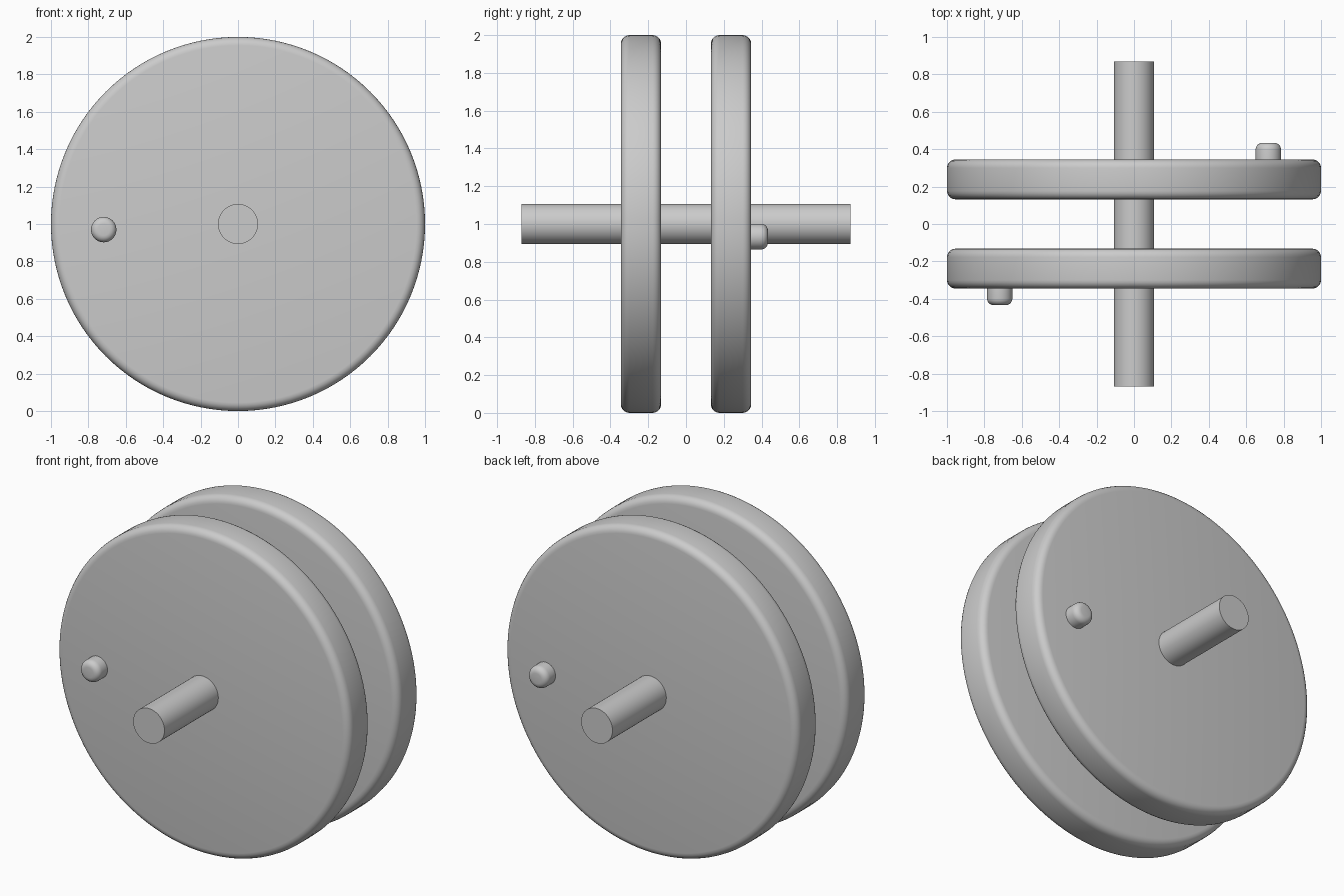
import bpy
import math

# Start without the default cube
cube = bpy.data.objects.get("Cube")
if cube:
    bpy.data.objects.remove(cube, do_unlink=True)

# Single grey material
grey = bpy.data.materials.new("plain grey")
grey.use_nodes = True
color = (0.6, 0.6, 0.6, 1)
grey.diffuse_color = color
grey.node_tree.nodes["Principled BSDF"].inputs["Base Color"].default_value = color


def rod(name, x, z, y0, y1, radius, sides, bevel=0.0):
    """Cylinder along y from y0 to y1, with optionally rounded rims."""
    bpy.ops.mesh.primitive_cylinder_add(
        vertices=sides, radius=radius, depth=abs(y1 - y0),
        location=(x, (y0 + y1) / 2, z), rotation=(math.pi / 2, 0, 0))
    obj = bpy.context.object
    obj.name = name
    obj.data.materials.append(grey)
    if bevel:
        mod = obj.modifiers.new("rounded rims", "BEVEL")
        mod.width = bevel
        mod.segments = 5
        mod.limit_method = "ANGLE"
        mod.angle_limit = math.radians(60)
        bpy.ops.object.modifier_apply(modifier=mod.name)
    bpy.ops.object.shade_smooth_by_angle(angle=math.radians(35))
    return obj


# Axle through both wheels
rod("axle", 0, 1, -0.87, 0.87, 0.107, 64)

# Wheel and crank pin on each side, pins on opposite sides of the axle
for label, side, pin_z in (("front", -1, 0.97), ("back", 1, 0.933)):
    rod(label + "_wheel", 0, 1, side * 0.132, side * 0.345, 1.0, 128, 0.045)
    rod(label + "_pin", side * 0.718, pin_z, side * 0.25, side * 0.434,
        0.068, 32, 0.036)
